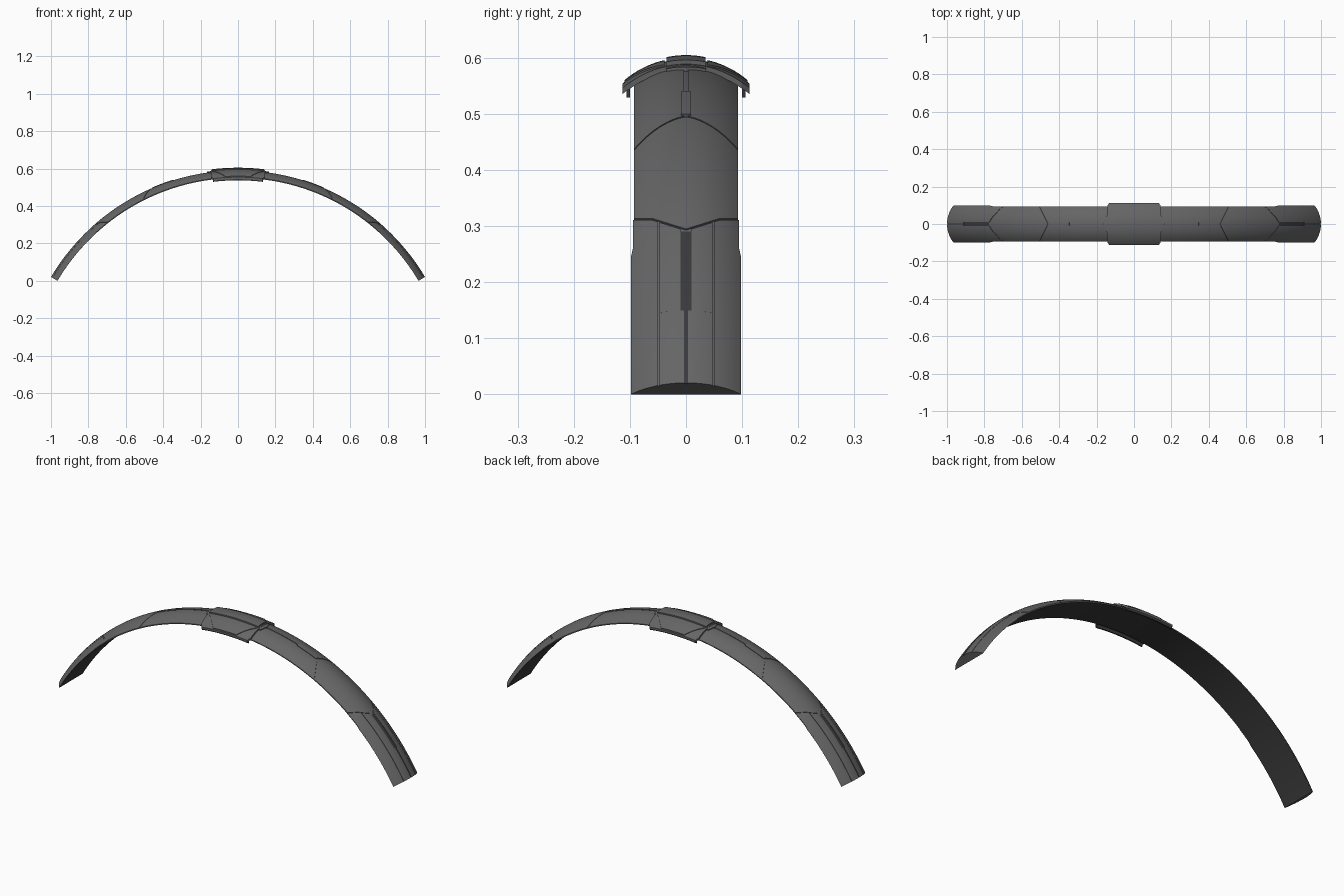
import bpy, bmesh, math

if "Cube" in bpy.data.objects:
    bpy.data.objects.remove(bpy.data.objects["Cube"])

R, ZC, RHO, FLAT = 1.162, -0.572, 0.14, 1.122   # arch radius, arch centre height, crown radius, inner radius
END = 59.35                                      # half sweep of the arch in degrees


def material(name, v):
    m = bpy.data.materials.new(name)
    m.diffuse_color = (v, v, v, 1)
    m.use_nodes = True
    m.node_tree.nodes["Principled BSDF"].inputs["Base Color"].default_value = m.diffuse_color
    return m


GREY = material("dark grey", 0.13)
BLACK = material("lining black", 0.042)


def crown(y):
    """Outer radius of the arch at offset y from the centre line."""
    return R - RHO + math.sqrt(RHO * RHO - y * y)


def span(a, b, n):
    return [a + (b - a) * i / n for i in range(n + 1)]


def plate(name, ys, a0, a1, top, bottom, mirror="", nu=24, mat=GREY, lining=False):
    """Closed curved plate: ys across, angles a0(y)..a1(y) along, radii top(y)/bottom(y)."""
    bm = bmesh.new()

    def layer(rad):
        rows = []
        for i in range(nu + 1):
            row = []
            for y in ys:
                a = math.radians(a0(y) + (a1(y) - a0(y)) * i / nu)
                r = rad(y)
                row.append(bm.verts.new((r * math.sin(a), y, ZC + r * math.cos(a))))
            rows.append(row)
        return rows

    t, b = layer(top), layer(bottom)
    m = len(ys) - 1
    for i in range(nu):
        for j in range(m):
            bm.faces.new((t[i][j], t[i + 1][j], t[i + 1][j + 1], t[i][j + 1]))
            f = bm.faces.new((b[i][j], b[i][j + 1], b[i + 1][j + 1], b[i + 1][j]))
            f.material_index = int(lining)          # dark inner side
        for j in (0, m):
            bm.faces.new((t[i][j], t[i + 1][j], b[i + 1][j], b[i][j]))
    for j in range(m):
        for i in (0, nu):
            bm.faces.new((t[i][j], t[i][j + 1], b[i][j + 1], b[i][j]))
    bmesh.ops.recalc_face_normals(bm, faces=bm.faces)
    me = bpy.data.meshes.new(name)
    bm.to_mesh(me)
    bm.free()
    me.materials.append(mat)
    if lining:
        me.materials.append(BLACK)
    ob = bpy.data.objects.new(name, me)
    bpy.context.collection.objects.link(ob)
    bpy.ops.object.select_all(action='DESELECT')
    ob.select_set(True)
    bpy.context.view_layer.objects.active = ob
    bpy.ops.object.shade_smooth_by_angle(angle=math.radians(25))
    if mirror:
        mod = ob.modifiers.new("mirror", 'MIRROR')
        mod.use_axis = ("x" in mirror, "y" in mirror, False)
        mod.use_mirror_merge = False
    return ob


def const(v):
    return lambda y: v


def skin(off):
    return lambda y: crown(y) + off


def cap_skin(off):
    return lambda y: R - 0.17 + math.sqrt(0.17 ** 2 - y * y) + off


def under(off):
    return lambda y: max(crown(y) + off, FLAT)


# boundaries between panels, as angles
def upper_v(y):
    return 23.3 + 3.3 * (abs(y) / 0.093) ** 1.3


def end_v(y):
    z = 0.293 + 0.019 * min(abs(y) / 0.06, 1)
    return math.degrees(math.acos((z - ZC) / crown(y)))


def shift(f, d):
    return lambda y: f(y) + d


# solid core of the arch with a flat dark inner side
plate("arch_core", span(-0.092, 0.092, 24), const(-END), const(END), skin(-0.003), const(FLAT - 0.0005),
      nu=96, lining=True)

# outer skin panels
plate("upper_panel", span(0.0035, 0.093, 14), const(5), shift(upper_v, -0.1), skin(0), under(-0.006), "xy")
plate("middle_panel", span(-0.093, 0.093, 28), shift(upper_v, 0.1), shift(end_v, -0.12),
      skin(0), under(-0.006), "x")
plate("small_clip", span(-0.009, 0.009, 4), const(17.3), const(23.1), skin(0.003), skin(-0.005), "x", 6)

# end sleeves: inner strips beside the slot, outer strips and a wider rim
plate("sleeve_inner_strip", span(0.010, 0.0475, 8), shift(end_v, 0.12), const(51.6), skin(0), under(-0.006), "xy")
plate("sleeve_lower_strip", span(0.004, 0.0475, 8), const(51.6), const(END), skin(0), under(-0.006), "xy", 12)
plate("sleeve_outer_strip", span(0.0495, 0.0945, 10), shift(end_v, 0.12), const(END),
      skin(0), const(FLAT), "xy", lining=True)
plate("sleeve_rim", [0.0945, 0.098], lambda y: 42.3 if y < 0.096 else 43.2, const(END),
      skin(0), const(FLAT - 0.0003), "xy", lining=True)

# dark slots along the centre line of the sleeves
plate("wide_slot", span(-0.010, 0.010, 4), const(42.0), const(51.6), skin(-0.0015), skin(-0.006), "x", 16, BLACK)
plate("narrow_slot", span(-0.004, 0.004, 2), const(51.6), const(END), skin(-0.002), skin(-0.006), "x", 12, BLACK)


# centre cap: base, raised octagon plate, crest, end tabs and side lips
def cap_half(y):
    return 7.2 - 0.5 * max(0, (abs(y) - 0.1) / 0.013)


def octagon_half(y):
    return 6.8 - 3.4 * max(0, (abs(y) - 0.04) / 0.07)


def neg(f):
    return lambda y: -f(y)


plate("cap_base", span(-0.113, 0.113, 32), neg(cap_half), cap_half, cap_skin(0.007), cap_skin(-0.004), lining=True)
plate("cap_octagon", span(0.038, 0.110, 14), neg(octagon_half), octagon_half, cap_skin(0.010), cap_skin(0.004), "y")
plate("cap_crest", span(-0.035, 0.035, 12), const(-6.9), const(6.9), cap_skin(0.0145), cap_skin(0.004))
plate("cap_end_tab", span(-0.036, 0.036, 10), const(7.0), lambda y: 8.2 - 0.5 * abs(y) / 0.036,
      skin(0.005), skin(-0.004), "x", 4)
plate("cap_side_lip", [0.100, 0.106], const(-6.9), const(6.9), const(1.126), const(1.109), "y", mat=BLACK)
